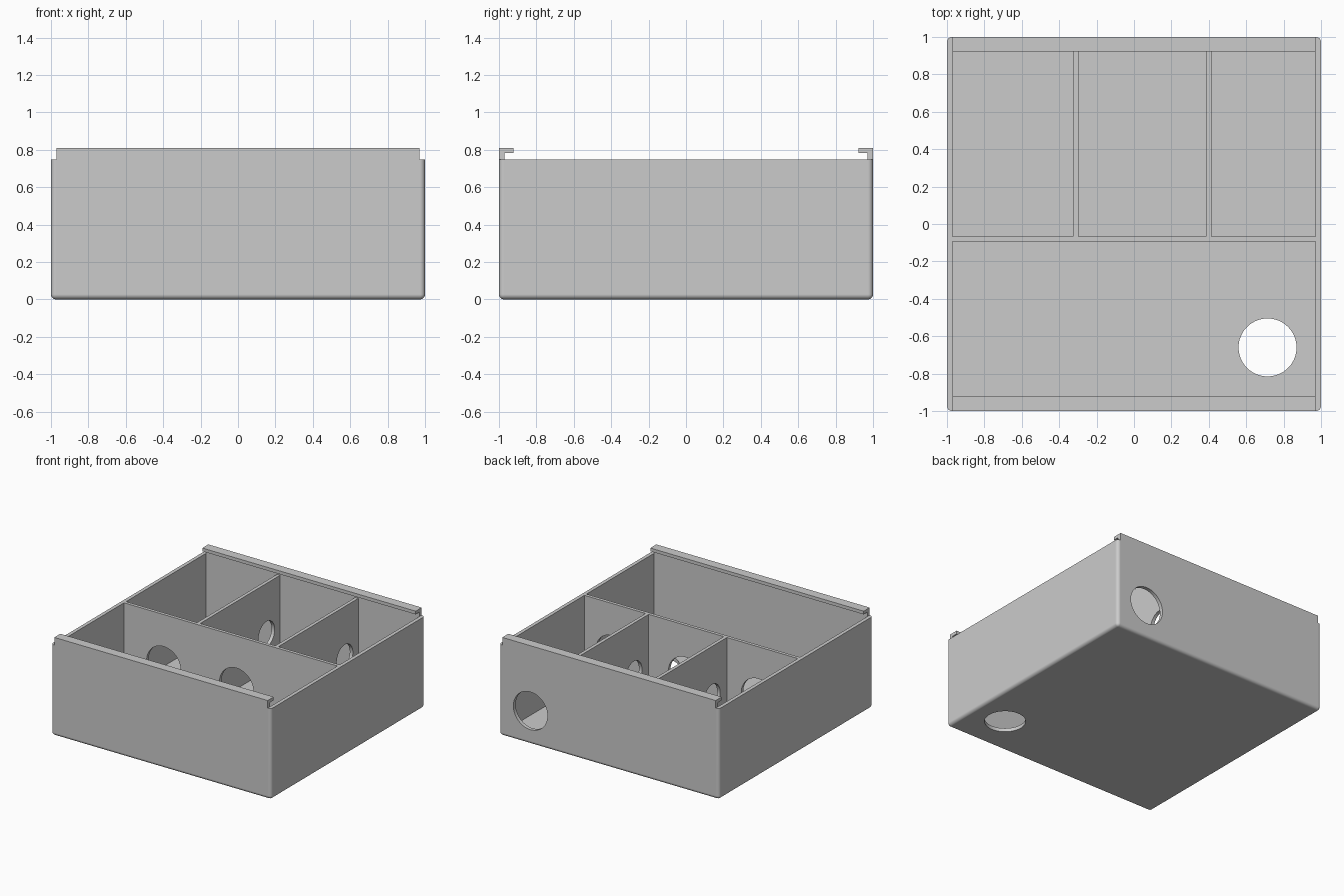
import bpy
import bmesh
from mathutils import Matrix, Vector

if "Cube" in bpy.data.objects:
    bpy.data.objects.remove(bpy.data.objects["Cube"], do_unlink=True)

# Single material
grey = bpy.data.materials.new("plain_grey")
grey.use_nodes = True
COLOUR = (0.6, 0.6, 0.6, 1.0)
grey.diffuse_color = COLOUR
grey.node_tree.nodes["Principled BSDF"].inputs["Base Color"].default_value = COLOUR

WALL = 0.03
INNER = 1 - WALL      # inside face of the outer walls
HEIGHT = 0.748        # top of walls and dividers
TOP = 0.81            # top of the lid rails
CROSS_Y = (-0.094, -0.067)


def make_object(name, bm):
    bmesh.ops.recalc_face_normals(bm, faces=bm.faces)
    mesh = bpy.data.meshes.new(name)
    bm.to_mesh(mesh)
    bm.free()
    mesh.materials.append(grey)
    obj = bpy.data.objects.new(name, mesh)
    bpy.context.collection.objects.link(obj)
    return obj


def box_mesh(xs, ys, zs):
    bm = bmesh.new()
    spans = (xs, ys, zs)
    size = Vector([b - a for a, b in spans])
    mid = Vector([(a + b) / 2 for a, b in spans])
    bmesh.ops.create_cube(bm, size=1,
                          matrix=Matrix.Translation(mid) @ Matrix.Diagonal(size).to_4x4())
    return bm


def box(name, xs, ys, zs):
    return make_object(name, box_mesh(xs, ys, zs))


def drill(axis, centre, radius):
    """Round cutter pointing along the given axis."""
    bm = bmesh.new()
    turn = Vector((0, 0, 1)).rotation_difference(Vector(axis)).to_matrix().to_4x4()
    bmesh.ops.create_cone(bm, cap_ends=True, segments=64, radius1=radius, radius2=radius,
                          depth=0.12, matrix=Matrix.Translation(centre) @ turn)
    return make_object("hole_cutter", bm)


def select_only(obj):
    bpy.ops.object.select_all(action="DESELECT")
    obj.select_set(True)
    bpy.context.view_layer.objects.active = obj


def cut(obj, cutters):
    select_only(obj)
    for cutter in cutters:
        cutter.hide_render = True
        mod = obj.modifiers.new("cut", "BOOLEAN")
        mod.operation = "DIFFERENCE"
        mod.solver = "EXACT"
        mod.object = cutter
        bpy.ops.object.modifier_apply(modifier=mod.name)
        bpy.data.objects.remove(cutter, do_unlink=True)


def smooth(obj):
    select_only(obj)
    bpy.ops.object.shade_smooth_by_angle(angle=0.5)
    mod = obj.modifiers.new("clean_shading", "WEIGHTED_NORMAL")
    mod.keep_sharp = True


# Outer tray: rounded bottom and upright edges, hollow, with a floor and a back hole
bm = box_mesh((-1, 1), (-1, 1), (0, HEIGHT))
rounded = [e for e in bm.edges if min(v.co.z for v in e.verts) < 0.01]
bmesh.ops.bevel(bm, geom=rounded, offset=0.027, segments=6, profile=0.5, affect="EDGES")
tray = make_object("tray", bm)
cavity = box("cavity_cutter", (-INNER, INNER), (-INNER, INNER), (WALL, 1))
cut(tray, [cavity,
           drill((0, 0, 1), (0.714, -0.66, 0), 0.155),
           drill((0, 1, 0), (0.714, 1, 0.275), 0.155)])
smooth(tray)

# Cross divider with one hole into each rear compartment
cross = box("cross_divider", (-INNER, INNER), CROSS_Y, (WALL, HEIGHT))
cut(cross, [drill((0, 1, 0), (x, -0.08, 0.33), 0.155) for x in (-0.61, 0.052, 0.714)])
smooth(cross)

# Two rear dividers, each with a pair of small holes
for name, x in (("right_divider", -0.311), ("left_divider", 0.4)):
    divider = box(name, (x - 0.014, x + 0.014), (CROSS_Y[1], INNER), (WALL, HEIGHT))
    cut(divider, [drill((1, 0, 0), (x, y, 0.33), 0.105) for y in (0.125, 0.795)])
    smooth(divider)

# Lid rails: L-shaped profile extruded along the front and back walls
PROFILE = [(1, HEIGHT), (1, TOP), (0.922, TOP), (0.922, 0.783), (INNER, 0.783), (INNER, HEIGHT)]
for name, side in (("front_rail", -1), ("back_rail", 1)):
    bm = bmesh.new()
    face = bm.faces.new([bm.verts.new((-INNER, side * y, z)) for y, z in PROFILE])
    end = bmesh.ops.extrude_face_region(bm, geom=[face])["geom"]
    bmesh.ops.translate(bm, vec=(2 * INNER, 0, 0),
                        verts=[g for g in end if isinstance(g, bmesh.types.BMVert)])
    make_object(name, bm)
